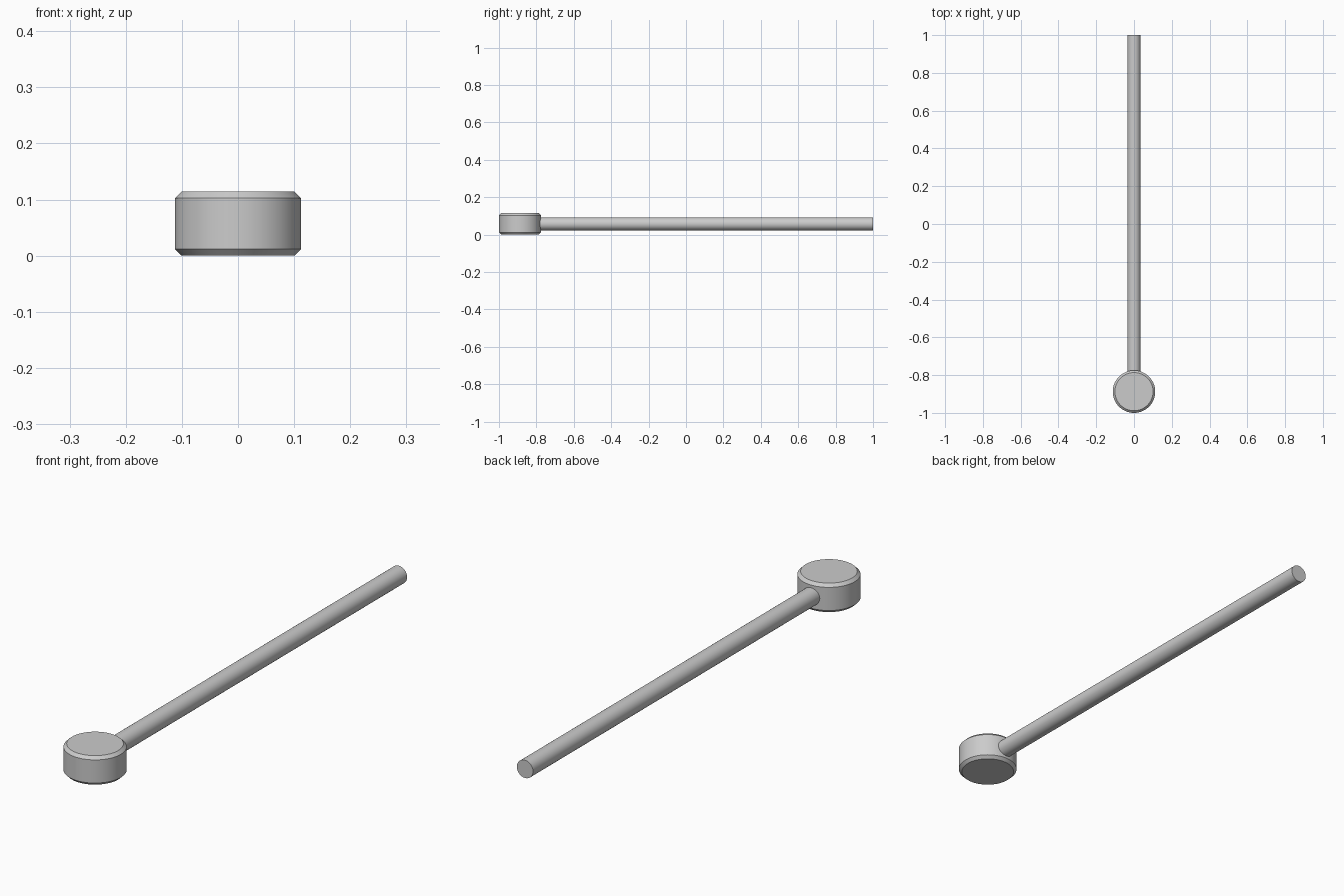
import bpy
import math

if "Cube" in bpy.data.objects:
    bpy.data.objects.remove(bpy.data.objects["Cube"])

HEAD_R, HEAD_H, CHAMFER = 0.1125, 0.114, 0.0115
ROD_R = 0.035
HEAD_Y = -1 + HEAD_R


def cylinder(name, radius, depth, location, rotation=(0, 0, 0)):
    bpy.ops.mesh.primitive_cylinder_add(vertices=64, radius=radius, depth=depth,
                                        location=location, rotation=rotation)
    obj = bpy.context.object
    obj.name = name
    return obj


# Upright round head with chamfered rims
head = cylinder("head", HEAD_R, HEAD_H, (0, HEAD_Y, HEAD_H / 2))
bevel = head.modifiers.new("rim_chamfer", 'BEVEL')
bevel.width = CHAMFER
bevel.segments = 1
bevel.limit_method = 'ANGLE'
bevel.angle_limit = math.radians(40)
bpy.ops.object.modifier_apply(modifier=bevel.name)
bpy.ops.object.shade_smooth_by_angle(angle=math.radians(30))

# Long rod running back from the side of the head
start, end = HEAD_Y + HEAD_R - 0.01, 1.0
rod = cylinder("rod", ROD_R, end - start, (0, (start + end) / 2, HEAD_H / 2),
               (math.radians(90), 0, 0))
bpy.ops.object.shade_smooth_by_angle(angle=math.radians(30))
